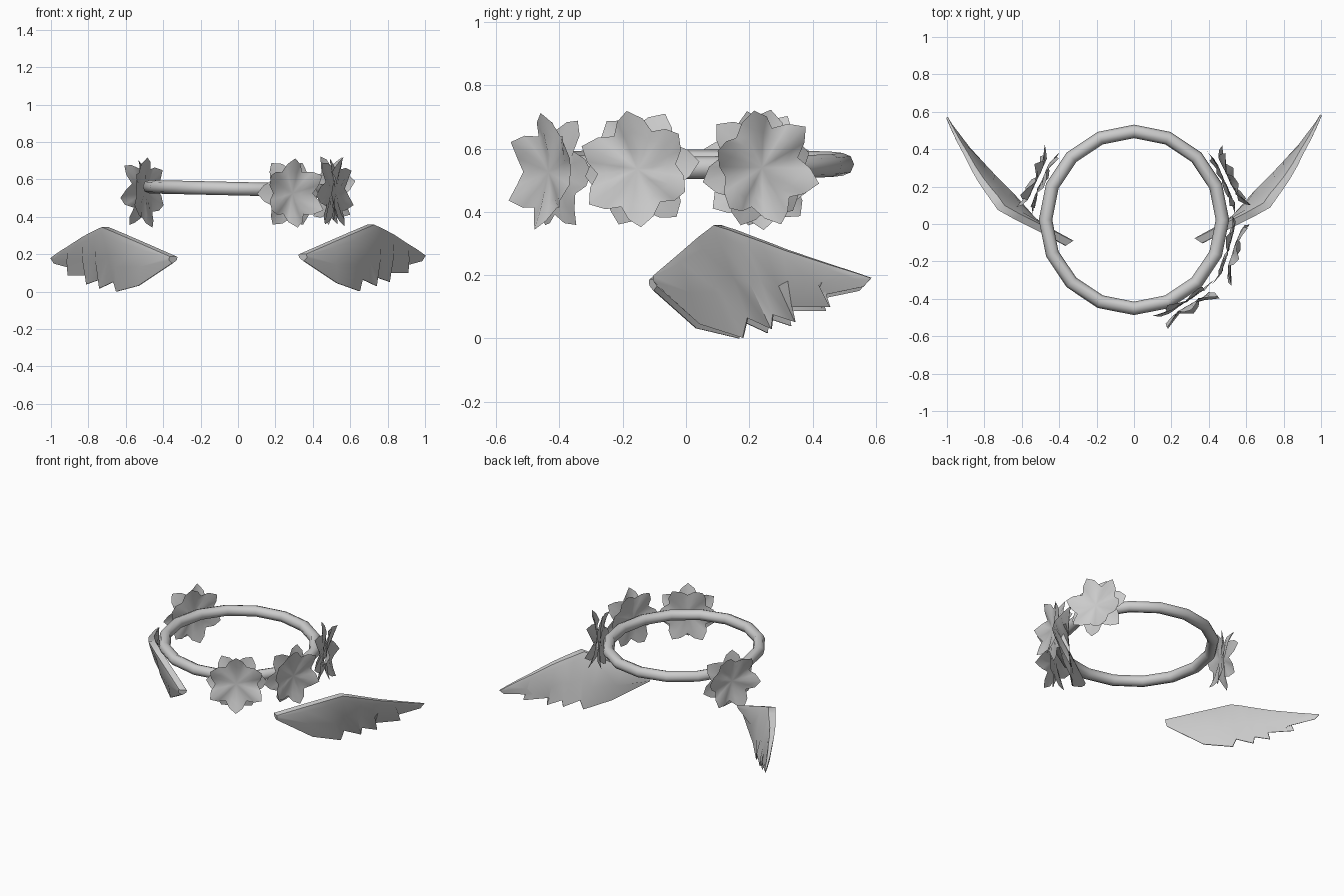
import bpy, bmesh, math, random
from mathutils import Vector, Matrix

if "Cube" in bpy.data.objects:
    bpy.data.objects.remove(bpy.data.objects["Cube"])

random.seed(4)


def finish(name, bm, angle=60, recalc=True):
    if recalc:
        bmesh.ops.recalc_face_normals(bm, faces=bm.faces)
    me = bpy.data.meshes.new(name)
    bm.to_mesh(me)
    bm.free()
    ob = bpy.data.objects.new(name, me)
    bpy.context.collection.objects.link(ob)
    bpy.ops.object.select_all(action='DESELECT')
    bpy.context.view_layer.objects.active = ob
    ob.select_set(True)
    bpy.ops.object.shade_smooth_by_angle(angle=math.radians(angle))
    return ob


# head band: slightly tilted 16-sided ring
bpy.ops.mesh.primitive_torus_add(major_segments=16, minor_segments=8, major_radius=0.473,
                                 minor_radius=0.036, location=(0, 0.022, 0.55),
                                 rotation=(math.radians(1.3), 0, math.radians(90)))
bpy.context.object.name = "head_band"
bpy.ops.object.shade_smooth_by_angle(angle=math.radians(60))


# flowers: two cupped, six-petalled sheets each
def petal_layer(bm, mat, radius, depth, lift, turn):
    count = 24
    rows = []
    for f in (0.3, 0.65, 1.0):
        row = []
        for i in range(count):
            k = i % 4                      # 0 = tip, 2 = valley
            edge = (1.0, 0.87, 0.70, 0.87)[k]
            r = radius * f * (1 + (edge - 1) * f)
            h = depth + lift * f * f * (1.0, 0.5, 0.1, 0.5)[k]
            h += random.uniform(-0.008, 0.008) * f
            a = turn + math.tau * i / count
            row.append(bm.verts.new(mat @ Vector((r * math.cos(a), r * math.sin(a), h))))
        rows.append(row)
    mid = bm.verts.new(mat @ Vector((0, 0, depth)))
    for i in range(count):
        j = (i + 1) % count
        bm.faces.new((mid, rows[0][i], rows[0][j]))
        for a, b in zip(rows, rows[1:]):
            bm.faces.new((a[i], b[i], b[j], a[j]))


flowers = [("front_flower", (0.285, -0.425, 0.525), (0.53, -0.85, 0.05)),
           ("right_flower", (0.515, -0.15, 0.535), (0.95, -0.28, 0)),
           ("back_right_flower", (0.495, 0.235, 0.54), (0.91, 0.42, 0)),
           ("left_flower", (-0.505, 0.235, 0.53), (-0.91, 0.42, 0))]
for n, (name, loc, normal) in enumerate(flowers):
    mat = Matrix.Translation(loc) @ Vector(normal).to_track_quat('Z', 'Y').to_matrix().to_4x4()
    bm = bmesh.new()
    turn = math.radians(90 + 7 * n)
    petal_layer(bm, mat, 0.185, 0.012, 0.045, turn)
    petal_layer(bm, mat, 0.19, -0.012, -0.025, turn + math.radians(30))
    finish(name, bm, recalc=False)

# wings: leading edge and zigzag feather edge, spanned by a tapering lens section
lead = [(.345, -.09, .2), (.5, -.01, .268), (.62, .05, .32), (.71, .10, .358), (.745, .15, .342),
        (.78, .195, .325), (.82, .25, .305), (.86, .315, .28), (.9, .39, .255),
        (.94, .46, .232), (.97, .52, .213), (1, .583, .192)]
trail = [(.35, -.09, .165), (.53, .045, .045), (.65, .18, .002), (.665, .195, .065),
         (.74, .27, .03), (.745, .275, .075), (.81, .345, .052), (.80, .335, .10),
         (.91, .455, .10), (.87, .41, .132), (.985, .56, .163), (1, .583, .188)]


def wing(name, side, shift):
    bm = bmesh.new()
    n = Vector((0.84, -0.54, 0))
    loops = []
    for i, (a, b) in enumerate(zip(lead, trail)):
        a, b = Vector(a), Vector(b)
        taper = 1 - 0.8 * max(0, i - 4) / 7
        ridge = 0.024 if i % 2 == 0 else 0.012     # feather creases
        front, back = [], []
        for f, t in ((0, 0.022), (0.12, 0.026), (0.55, ridge), (1, 0.003)):
            p = a.lerp(b, f)
            front.append(p + n * t * taper)
            back.append(p - n * t * taper)
        loop = []
        for p in front + back[::-1]:
            p = p + Vector((0, shift, shift))
            loop.append(bm.verts.new((p.x * side, p.y, max(p.z, 0))))
        loops.append(loop)
    for a, b in zip(loops, loops[1:]):
        for i in range(8):
            j = (i + 1) % 8
            bm.faces.new((a[i], b[i], b[j], a[j]))
    bm.faces.new(loops[0])
    bm.faces.new(loops[-1])
    finish(name, bm, 50)


wing("right_wing", 1, 0)
wing("left_wing", -1, -0.013)
